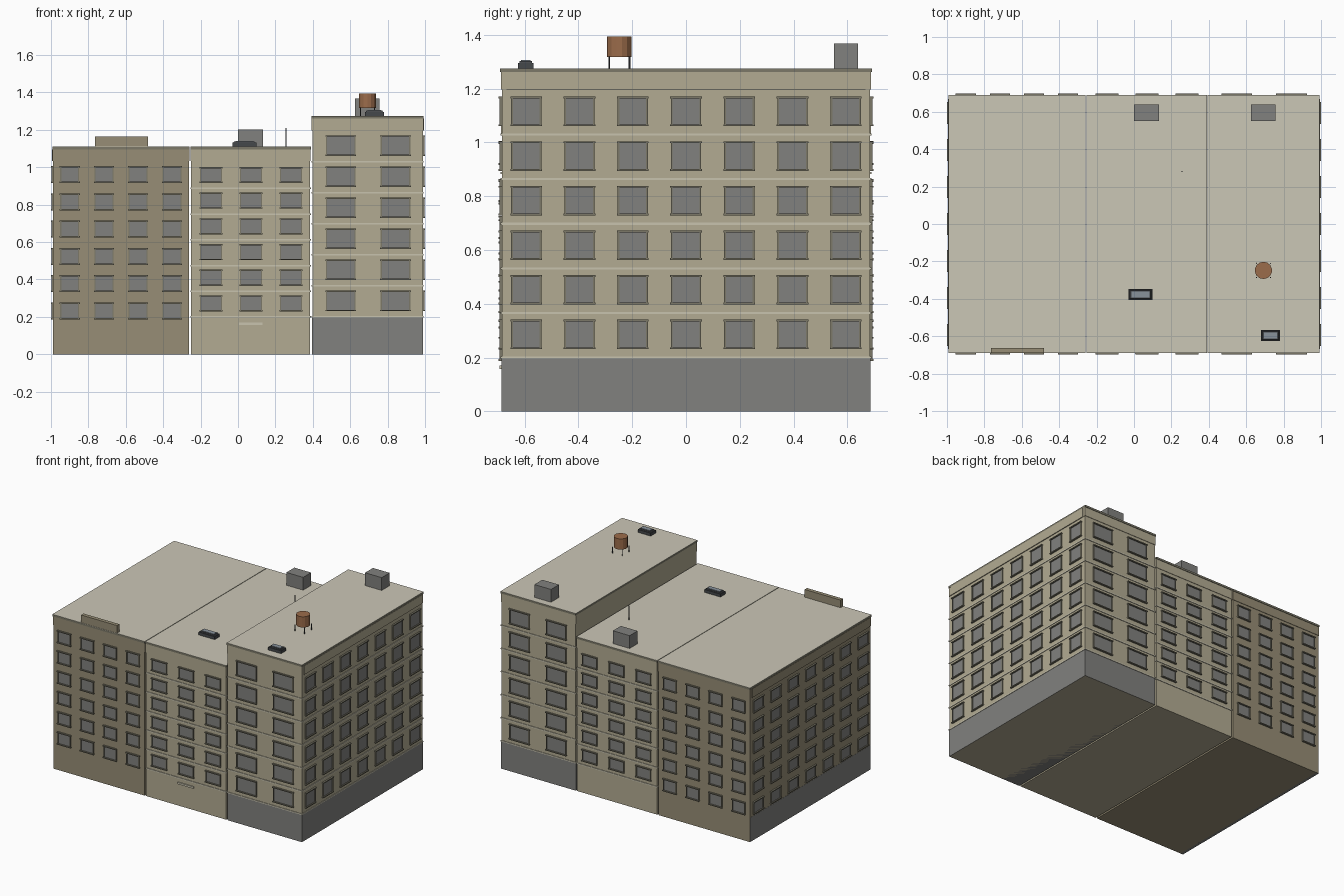
import bpy, bmesh, math
from mathutils import Matrix

if "Cube" in bpy.data.objects:
    bpy.data.objects.remove(bpy.data.objects["Cube"])

Y = 0.685  # half depth of the block


def mat(name, r, g, b):
    m = bpy.data.materials.new(name)
    m.diffuse_color = (r, g, b, 1)
    m.use_nodes = True
    m.node_tree.nodes["Principled BSDF"].inputs["Base Color"].default_value = m.diffuse_color
    return m


TAN = mat("tan_wall", 0.45, 0.41, 0.29)
BROWN = mat("dark_tan_wall", 0.31, 0.27, 0.18)
TRIM = mat("light_trim", 0.58, 0.55, 0.43)
GREY = mat("grey", 0.22, 0.22, 0.21)
FRAME = mat("frame", 0.2, 0.19, 0.14)
ROOF = mat("roof", 0.6, 0.57, 0.47)
METAL = mat("dark_metal", 0.06, 0.065, 0.07)
GLASS = mat("skylight_glass", 0.25, 0.29, 0.33)
WOOD = mat("tank_wood", 0.33, 0.15, 0.07)


def add_box(bm, x0, x1, y0, y1, z0, z1, taper=1.0):
    m = (Matrix.Translation(((x0 + x1) / 2, (y0 + y1) / 2, (z0 + z1) / 2))
         @ Matrix.Diagonal((abs(x1 - x0), abs(y1 - y0), z1 - z0, 1)))
    vs = bmesh.ops.create_cube(bm, size=1)["verts"]
    for v in vs:
        if v.co.z > 0:
            v.co.x *= taper
            v.co.y *= taper
    bmesh.ops.transform(bm, matrix=m, verts=vs)


def finish(bm, name, material):
    bmesh.ops.recalc_face_normals(bm, faces=bm.faces)
    me = bpy.data.meshes.new(name)
    bm.to_mesh(me)
    bm.free()
    me.materials.append(material)
    ob = bpy.data.objects.new(name, me)
    bpy.context.collection.objects.link(ob)
    return ob


def boxes(name, material, *items):
    bm = bmesh.new()
    for it in items:
        add_box(bm, *it)
    return finish(bm, name, material)


def wall_box(bm, wall, pos, u0, u1, d0, d1, z0, z1):
    """Box on a wall: u runs along it, d points out of it."""
    if wall == "front":
        add_box(bm, u0, u1, pos - d1, pos - d0, z0, z1)
    elif wall == "back":
        add_box(bm, u0, u1, pos + d0, pos + d1, z0, z1)
    elif wall == "left":
        add_box(bm, pos - d1, pos - d0, u0, u1, z0, z1)
    else:
        add_box(bm, pos + d0, pos + d1, u0, u1, z0, z1)


def windows(name, wall, pos, us, zs, w, h):
    panes, frames = bmesh.new(), bmesh.new()
    t = 0.006
    for u in us:
        for z in zs:
            a, b, c, d = u - w / 2, u + w / 2, z - h / 2, z + h / 2
            wall_box(panes, wall, pos, a, b, -0.002, 0.003, c, d)
            wall_box(frames, wall, pos, a - t, a, -0.002, 0.008, c, d)
            wall_box(frames, wall, pos, b, b + t, -0.002, 0.008, c, d)
            # sill and lintel
            wall_box(frames, wall, pos, a - 0.009, b + 0.009, -0.002, 0.012, c - 0.007, c)
            wall_box(frames, wall, pos, a - 0.009, b + 0.009, -0.002, 0.012, d, d + 0.007)
    finish(panes, name + "_panes", GREY)
    finish(frames, name + "_frames", FRAME)


def building(name, x0, x1, top, wall_mat, cols, w, h, z0, dz, ledge0=None, side=None):
    body_top = top - 0.078
    boxes(name + "_walls", wall_mat, (x0, x1, -Y, Y, 0, body_top))
    # frieze band, cap and roof
    e = 0.003
    boxes(name + "_frieze", wall_mat, (x0 - e, x1 + e, -Y - e, Y + e, body_top, top - 0.014))
    boxes(name + "_cap", FRAME, (x0 - 0.004, x1 + 0.004, -Y - 0.006, Y + 0.006, top - 0.014, top - 0.002))
    boxes(name + "_roof", ROOF, (x0 - 0.004, x1 + 0.004, -Y - 0.006, Y + 0.006, top - 0.002, top))
    zs = [z0 + dz * i for i in range(6)]
    windows(name + "_front_windows", "front", -Y, cols, zs, w, h)
    windows(name + "_back_windows", "back", Y, cols, zs, w, h)
    if side:
        px = x0 if side == "left" else x1
        us = [0.198 * (i - 3) for i in range(7)]
        windows(name + "_side_windows", side, px, us, zs, 0.1, h)
        bm = bmesh.new()
        wall_box(bm, side, px, -0.667, 0.667, 0, 0.006, body_top, top - 0.014)
        finish(bm, name + "_side_frieze", wall_mat)
    # thin ledges between the floors
    if ledge0:
        boxes(name + "_ledges", TRIM, *[
            (x0 - 0.004, x1 + 0.004, -Y - 0.004, Y + 0.004, z - 0.004, z + 0.004)
            for z in (ledge0 + dz * i for i in range(6))])


building("left_building", -0.988, -0.262, 1.11, BROWN, [-0.90, -0.717, -0.535, -0.353],
         0.09, 0.076, 0.232, 0.1457, side="left")
building("middle_building", -0.25, 0.385, 1.11, TAN, [-0.144, 0.07, 0.284],
         0.106, 0.072, 0.272, 0.1373, ledge0=0.2)
building("right_building", 0.397, 0.988, 1.275, TAN, [0.55, 0.842],
         0.146, 0.096, 0.286, 0.1658, ledge0=0.2, side="right")

# grey street-level storeys
boxes("right_base", GREY, (0.396, 0.989, -Y - 0.001, Y + 0.001, 0, 0.197))
boxes("left_side_base", GREY, (-0.989, -0.97, -Y + 0.001, Y - 0.001, 0, 0.175))
# small door canopy
boxes("door_canopy", TRIM, (0.005, 0.13, -Y - 0.008, -Y + 0.002, 0.157, 0.17))
# raised front parapet
boxes("front_parapet", BROWN, (-0.765, -0.48, -Y - 0.004, -0.662, 1.108, 1.165))
# stair bulkheads
boxes("middle_bulkhead", GREY, (0, 0.133, 0.55, 0.64, 1.108, 1.202))
boxes("right_bulkhead", GREY, (0.625, 0.757, 0.55, 0.64, 1.273, 1.367))


def skylight(name, x0, x1, y0, y1, z):
    boxes(name + "_curb", METAL, (x0, x1, y0, y1, z - 0.002, z + 0.021),
          (x0 + 0.005, x1 - 0.005, y0 + 0.005, y1 - 0.005, z + 0.021, z + 0.028, 0.92))
    boxes(name + "_glass", GLASS,
          (x0 + 0.016, x1 - 0.016, y0 + 0.012, y1 - 0.012, z + 0.026, z + 0.031))


skylight("middle_skylight", -0.03, 0.098, -0.405, -0.348, 1.11)
skylight("right_skylight", 0.678, 0.78, -0.625, -0.567, 1.275)


def cylinder(bm, x, y, z0, z1, r, sides):
    bmesh.ops.create_cone(bm, cap_ends=True, segments=sides, radius1=r, radius2=r, depth=z1 - z0,
                          matrix=Matrix.Translation((x, y, (z0 + z1) / 2)))


# antenna
bm = bmesh.new()
cylinder(bm, 0.257, 0.28, 1.108, 1.21, 0.003, 8)
finish(bm, "antenna", METAL)

# wooden water tank on four legs
bm = bmesh.new()
cylinder(bm, 0.692, -0.248, 1.317, 1.394, 0.046, 14)
finish(bm, "water_tank", WOOD)
bm = bmesh.new()
for sx in (-1, 1):
    for sy in (-1, 1):
        cylinder(bm, 0.692 + sx * 0.038, -0.248 + sy * 0.038, 1.273, 1.32, 0.003, 8)
finish(bm, "tank_legs", METAL)
